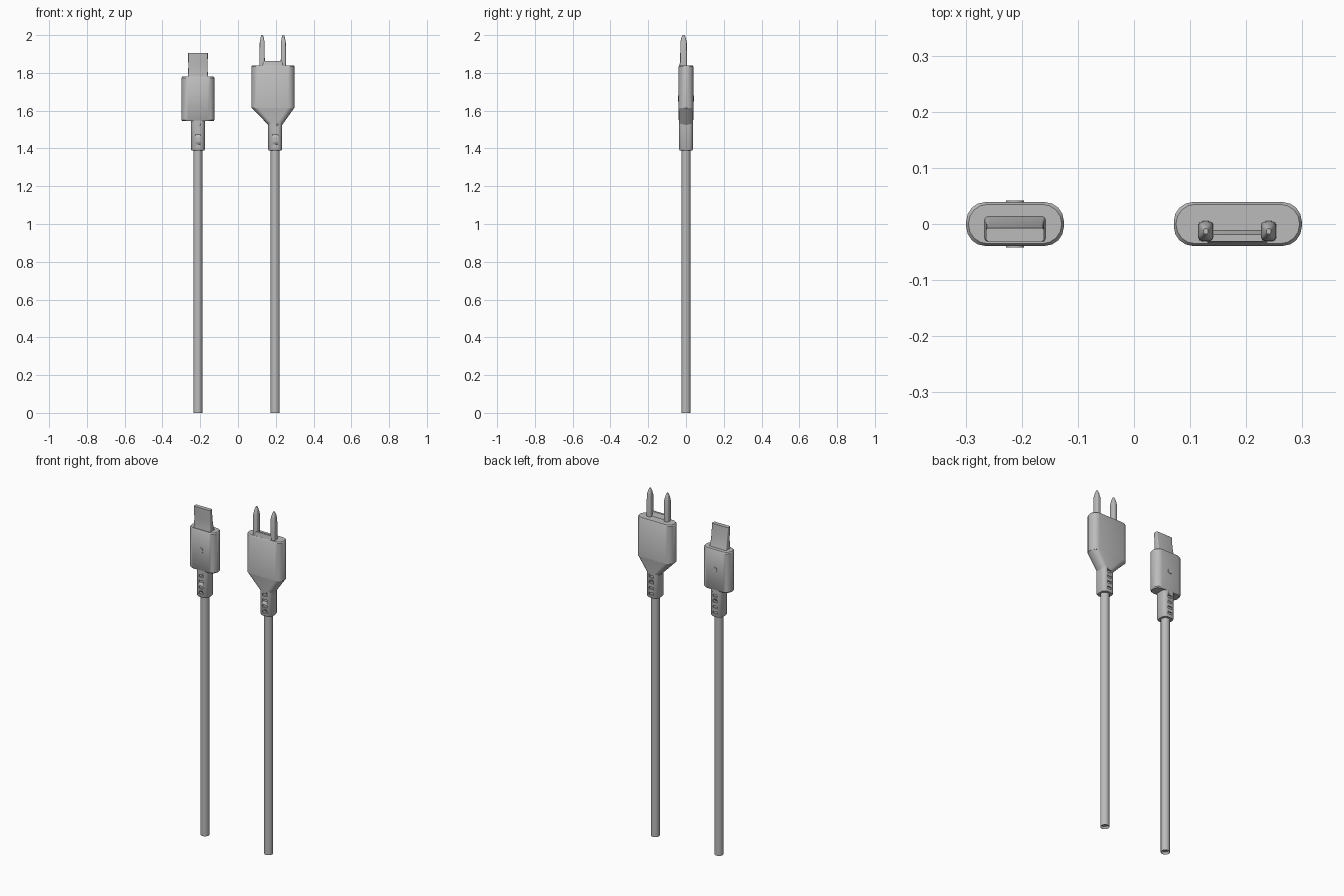
import bpy, bmesh, math
from mathutils import Matrix, Vector

old = bpy.data.objects.get("Cube")
if old:
    bpy.data.objects.remove(old)

grey = bpy.data.materials.new("plain grey")
grey.use_nodes = True
colour = (0.5, 0.5, 0.5, 1)
grey.diffuse_color = colour
grey.node_tree.nodes["Principled BSDF"].inputs["Base Color"].default_value = colour


def finish(name, bm, angle=35):
    bmesh.ops.recalc_face_normals(bm, faces=bm.faces)
    mesh = bpy.data.meshes.new(name)
    bm.to_mesh(mesh)
    bm.free()
    mesh.materials.append(grey)
    obj = bpy.data.objects.new(name, mesh)
    bpy.context.collection.objects.link(obj)
    bpy.ops.object.select_all(action='DESELECT')
    obj.select_set(True)
    bpy.context.view_layer.objects.active = obj
    bpy.ops.object.shade_smooth_by_angle(angle=math.radians(angle))
    return obj


def rounded_ring(bm, x, y, z, hx, hy, radius, steps=4):
    """Rounded rectangle of vertices at height z."""
    r = min(radius, hx, hy)
    ring = []
    for quarter, (sx, sy) in enumerate([(1, 1), (-1, 1), (-1, -1), (1, -1)]):
        for i in range(steps + 1):
            a = (quarter + i / steps) * math.pi / 2
            ring.append(bm.verts.new((x + sx * (hx - r) + r * math.cos(a),
                                      y + sy * (hy - r) + r * math.sin(a), z)))
    return ring


def loft(name, x, sections, radius):
    """Skin rounded rectangles given as (z, y, half width, half depth)."""
    bm = bmesh.new()
    rings = [rounded_ring(bm, x, y, z, hx, hy, radius) for z, y, hx, hy in sections]
    for low, high in zip(rings, rings[1:]):
        for i in range(len(low)):
            j = (i + 1) % len(low)
            bm.faces.new((low[i], low[j], high[j], high[i]))
    bm.faces.new(rings[0])
    bm.faces.new(rings[-1])
    return finish(name, bm)


def cable(name, x):
    """Round cord with a recessed lower end."""
    bm = bmesh.new()
    bmesh.ops.create_cone(bm, cap_ends=True, segments=16, radius1=0.024, radius2=0.024,
                          depth=1.42, matrix=Matrix.Translation((x, 0, 0.71)))
    end = min(bm.faces, key=lambda f: f.calc_center_median().z)
    bmesh.ops.inset_region(bm, faces=[end], thickness=0.007)
    bmesh.ops.translate(bm, verts=end.verts, vec=(0, 0, 0.012))
    finish(name, bm)


def strain_relief(name, x):
    """Sleeve with a column of slots cut in the front and back."""
    sleeve = loft(name, x, [(1.39, 0, 0.034, 0.034), (1.396, 0, 0.037, 0.037),
                            (1.56, 0, 0.037, 0.037)], 0.022)
    bm = bmesh.new()
    for side in (-1, 1):
        for k in range(4):
            place = Matrix.Translation((x, side * 0.038, 1.415 + k * 0.033))
            bmesh.ops.create_cube(bm, size=1,
                                  matrix=place @ Matrix.Diagonal((0.028, 0.016, 0.014, 1)))
    cutter = finish("slot_cutter", bm)
    cutter.hide_render = True
    bpy.context.view_layer.objects.active = sleeve
    cut = sleeve.modifiers.new("slots", 'BOOLEAN')
    cut.operation = 'DIFFERENCE'
    cut.object = cutter
    bpy.ops.object.modifier_apply(modifier=cut.name)
    bpy.data.objects.remove(cutter)


# Cords and sleeves
for label, x in (("connector", -0.212), ("plug", 0.197)):
    cable(label + "_cable", x)
    strain_relief(label + "_strain_relief", x)

# Small connector: block, flat curved tongue and a button on each face
X = -0.212
loft("connector_body", X, [(1.545, 0, 0.083, 0.035), (1.551, 0, 0.087, 0.039),
                           (1.774, 0, 0.087, 0.039), (1.78, 0, 0.083, 0.035)], 0.034)
loft("connector_tongue", X, [(1.77, -0.008, 0.055, 0.024), (1.80, -0.011, 0.052, 0.018),
                             (1.84, -0.014, 0.051, 0.014), (1.88, -0.018, 0.052, 0.013),
                             (1.905, -0.019, 0.052, 0.012)], 0.005)
bm = bmesh.new()
bmesh.ops.create_cone(bm, cap_ends=True, segments=12, radius1=0.016, radius2=0.016, depth=0.084,
                      matrix=Matrix.Translation((X, 0, 1.665)) @ Matrix.Rotation(math.pi / 2, 4, 'X'))
finish("connector_buttons", bm)

# Wall plug: tapered block, raised lip and two blades
X = 0.184
loft("plug_body", X + 0.001, [(1.615, 0, 0.114, 0.039), (1.834, 0, 0.114, 0.039),
                              (1.84, 0, 0.110, 0.035)], 0.034)
bm = bmesh.new()
low = rounded_ring(bm, 0.197, 0, 1.525, 0.037, 0.037, 0.03)
high = rounded_ring(bm, X + 0.001, 0, 1.616, 0.114, 0.039, 0.034)
for i in range(len(low)):
    j = (i + 1) % len(low)
    bm.faces.new((low[i], low[j], high[j], high[i]))
bm.faces.new(low)
bm.faces.new(high)
finish("plug_taper", bm)
loft("plug_lip", X, [(1.83, -0.022, 0.056, 0.014), (1.864, -0.025, 0.05, 0.006)], 0.005)

for side, label in ((1, "left"), (-1, "right")):
    loft(label + "_blade", X + side * 0.056,
         [(1.83, -0.013, 0.014, 0.018), (1.96, -0.013, 0.013, 0.017),
          (1.985, -0.013, 0.009, 0.012), (2.0, -0.013, 0.004, 0.005)], 0.008)
